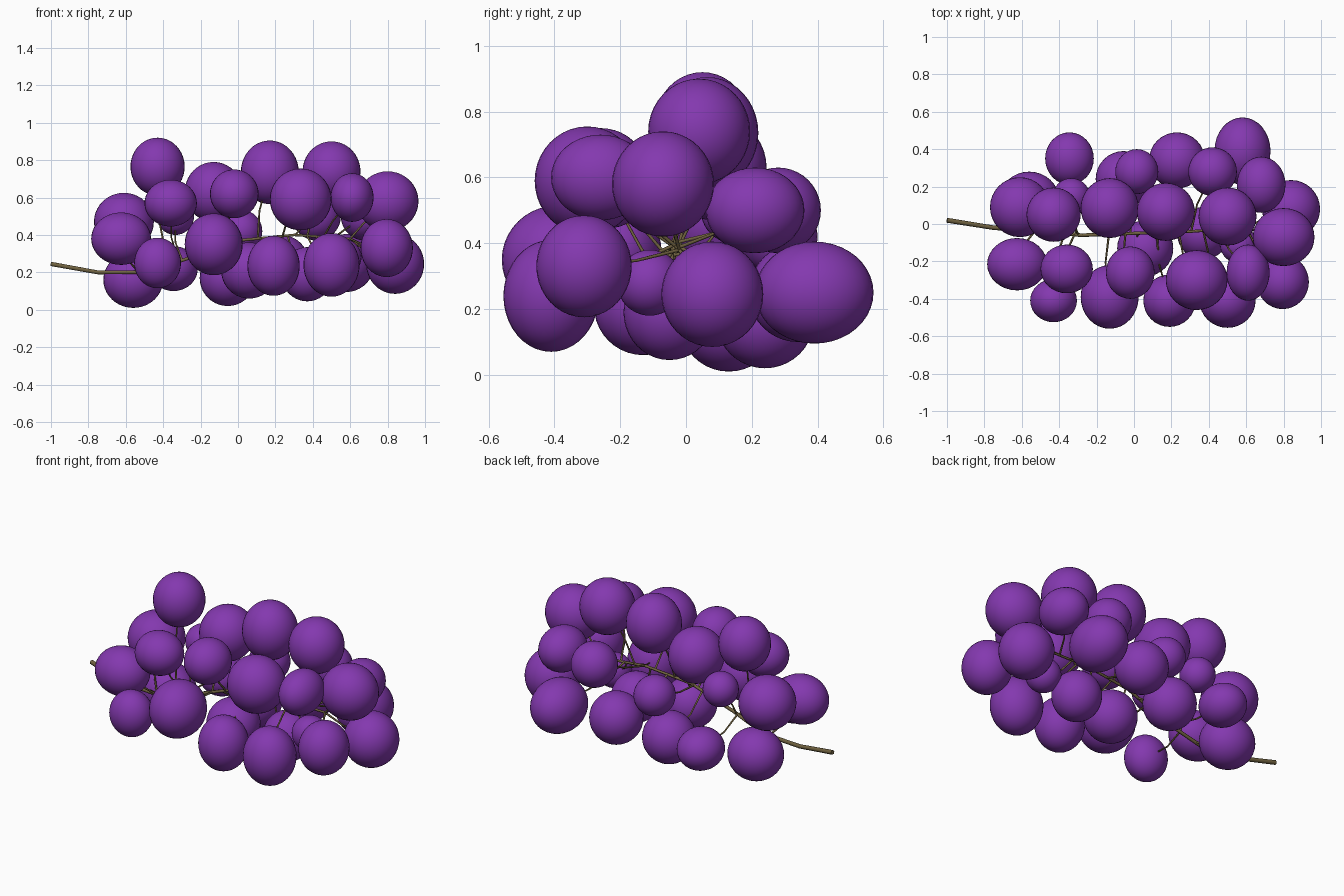
import bpy
from mathutils import Vector

cube = bpy.data.objects.get("Cube")
if cube:
    bpy.data.objects.remove(cube, do_unlink=True)


def make_material(name, color):
    mat = bpy.data.materials.new(name)
    mat.use_nodes = True
    mat.diffuse_color = color
    mat.node_tree.nodes["Principled BSDF"].inputs["Base Color"].default_value = color
    return mat


purple = make_material("grape purple", (0.23, 0.04, 0.43, 1))
brown = make_material("stem brown", (0.16, 0.12, 0.05, 1))

# Grapes by tier: centre x, y, z, then half widths in x, y, z
lower_grapes = [
    (-.345, .35, .22, .13, .14, .12),
    (-.56, .13, .16, .16, .15, .15),
    (-.055, .24, .17, .15, .15, .15),
    (.06, -.13, .21, .15, .15, .15),
    (.23, .34, .25, .15, .15, .15),
    (.37, -.05, .19, .14, .14, .145),
    (.56, -.11, .28, .1, .1, .1),
    (.58, .39, .25, .15, .18, .155),
    (.84, .08, .245, .155, .155, .16),
]
front_grapes = [
    (-.43, -.41, .25, .125, .115, .135),
    (-.625, -.215, .38, .16, .14, .14),
    (-.13, -.39, .35, .155, .17, .165),
    (.19, -.41, .235, .14, .14, .16),
    (.5, -.41, .24, .15, .145, .17),
    (.795, -.31, .33, .14, .145, .155),
]
middle_grapes = [
    (-.61, .09, .47, .16, .16, .155),
    (-.335, .145, .5, .1, .1, .1),
    (.015, .28, .42, .115, .12, .115),
    (.42, .28, .5, .13, .13, .13),
    (.68, .21, .5, .13, .15, .13),
    (.8, -.07, .58, .165, .155, .16),
]
upper_grapes = [
    (-.43, .05, .765, .145, .145, .155),
    (-.36, -.24, .57, .14, .13, .125),
    (-.13, .085, .63, .155, .16, .16),
    (-.02, -.26, .62, .13, .14, .13),
    (.17, .065, .735, .155, .155, .17),
    (.335, -.3, .59, .165, .16, .165),
    (.5, .04, .74, .155, .155, .16),
    (.61, -.26, .6, .115, .15, .13),
]

# Main stem path through the middle of the bunch
stem_path = [Vector(p) for p in (
    (-1, .02, .245), (-.75, -.02, .2), (-.5, -.04, .2), (-.28, -.06, .27),
    (0, -.05, .37), (.3, -.04, .4), (.6, -.02, .38))]


def stem_point(x):
    """Point on the main stem at the given x."""
    x = min(max(x, stem_path[1].x), stem_path[-1].x)
    for a, b in zip(stem_path, stem_path[1:]):
        if a.x <= x <= b.x:
            return a.lerp(b, (x - a.x) / (b.x - a.x))


def make_stem(name, points, radius, tip):
    """Round tapering tube along a path."""
    curve = bpy.data.curves.new(name, "CURVE")
    curve.dimensions = "3D"
    curve.bevel_depth = radius
    curve.bevel_resolution = 1
    curve.use_fill_caps = True
    spline = curve.splines.new("POLY")
    spline.points.add(len(points) - 1)
    for i, (node, p) in enumerate(zip(spline.points, points)):
        node.co = (*p, 1)
        node.radius = 1 + (tip - 1) * i / (len(points) - 1)
    curve.materials.append(brown)
    obj = bpy.data.objects.new(name, curve)
    bpy.context.collection.objects.link(obj)
    bpy.ops.object.select_all(action="DESELECT")
    obj.select_set(True)
    bpy.context.view_layer.objects.active = obj
    bpy.ops.object.convert(target="MESH")


def make_grape(name, centre, size):
    """Smooth oval berry."""
    bpy.ops.mesh.primitive_uv_sphere_add(segments=32, ring_count=20, radius=1, location=centre)
    obj = bpy.context.object
    obj.name = name
    obj.scale = size
    bpy.ops.object.transform_apply(location=False, rotation=False, scale=True)
    bpy.ops.object.shade_smooth()
    obj.data.materials.append(purple)


make_stem("main_stem", stem_path, .013, .5)

tiers = {"lower": lower_grapes, "front": front_grapes,
         "middle": middle_grapes, "upper": upper_grapes}
for tier, grapes in tiers.items():
    for number, (x, y, z, *size) in enumerate(grapes, 1):
        centre = Vector((x, y, z))
        make_grape(f"{tier}_grape_{number}", centre, size)
        # Thin stalk from the main stem, bending into the berry
        root = stem_point(x * .8 - .03)
        bend = root.lerp(centre, .45) + Vector((-.02, 0, -.01))
        make_stem(f"{tier}_stalk_{number}", [root, bend, centre], .006, .6)
